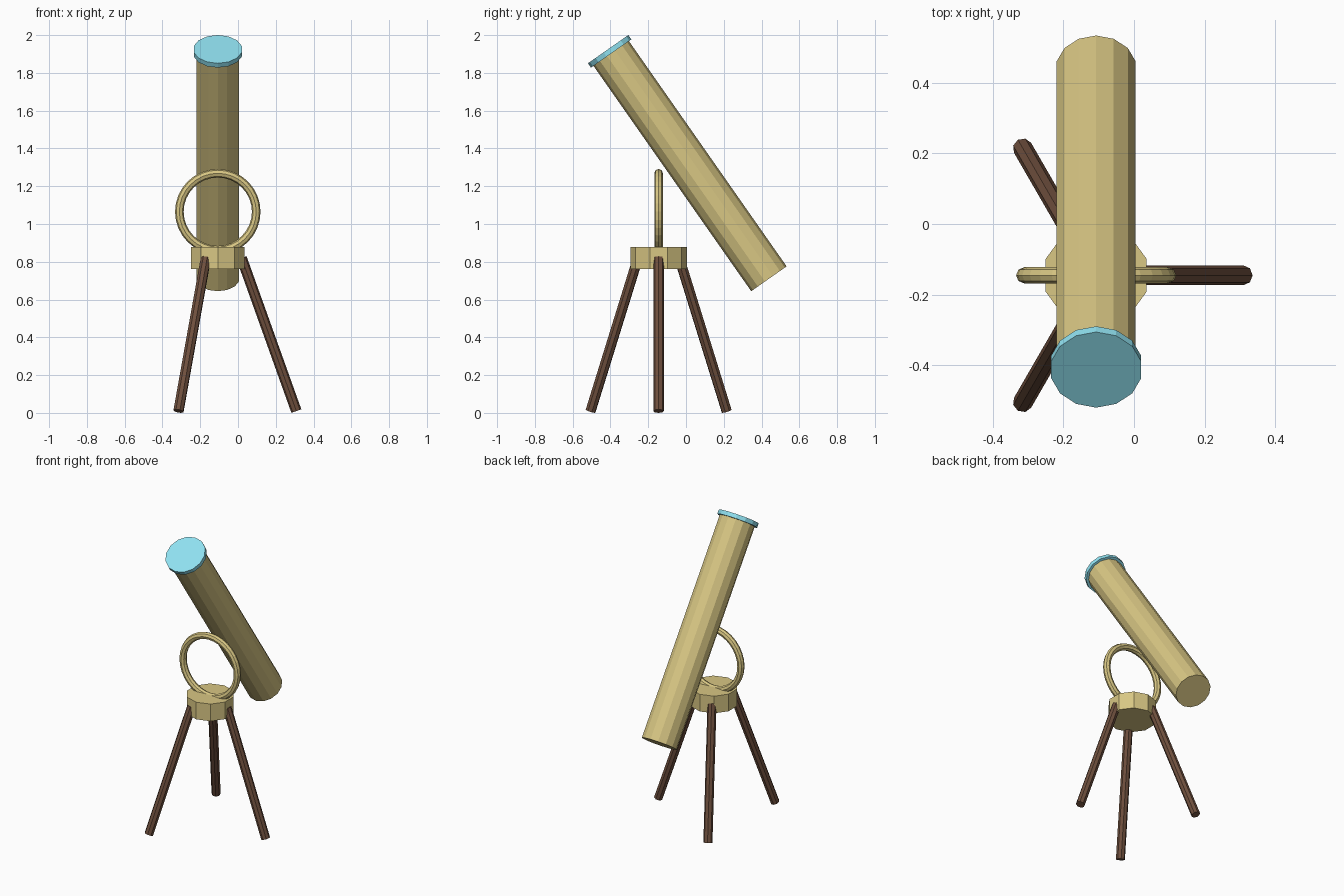
import bpy
from math import radians, sin, cos, atan2, hypot, pi
from mathutils import Vector

if "Cube" in bpy.data.objects:
    bpy.data.objects.remove(bpy.data.objects["Cube"])

CX, CY = -0.107, -0.145   # tripod axis


def material(name, rgb):
    m = bpy.data.materials.new(name)
    m.diffuse_color = (*rgb, 1)
    m.use_nodes = True
    m.node_tree.nodes["Principled BSDF"].inputs["Base Color"].default_value = m.diffuse_color
    return m


BRASS = material("brass", (0.69, 0.57, 0.23))
WOOD = material("dark_wood", (0.16, 0.08, 0.048))
GLASS = material("lens_glass", (0.28, 0.76, 0.88))


def finish(name, mat):
    ob = bpy.context.object
    ob.name = name
    ob.data.materials.append(mat)
    return ob


def cylinder(name, mat, sides, radius, depth, center, rot=(0, 0, 0)):
    bpy.ops.mesh.primitive_cylinder_add(vertices=sides, radius=radius, depth=depth,
                                        location=center, rotation=rot)
    return finish(name, mat)


# tripod hub
cylinder("tripod_hub", BRASS, 10, 0.15, 0.116, (CX, CY, 0.821))

# three splayed legs
foot_r, foot_z, top_r, top_z = 0.416, 0.0095, 0.126, 0.82
lean = atan2(foot_r - top_r, top_z - foot_z)
length = hypot(foot_r - top_r, top_z - foot_z)
for i in range(3):
    a = i * 2 * pi / 3
    mid = (foot_r + top_r) / 2
    cylinder(f"leg_{i + 1}", WOOD, 8, 0.028, length,
             (CX + mid * cos(a), CY + mid * sin(a), (foot_z + top_z) / 2),
             (0, -lean, a))

# upright mounting ring
bpy.ops.mesh.primitive_torus_add(major_segments=32, minor_segments=8,
                                 major_radius=0.2035, minor_radius=0.0228,
                                 location=(CX, CY, 1.065), rotation=(pi / 2, 0, 0))
finish("mounting_ring", BRASS)

# tilted tube with the lens disc on its upper end
tilt = radians(35)
axis = Vector((0, -sin(tilt), cos(tilt)))
base = Vector((CX, 0.439, 0.71))
tube_len, lens_len = 1.456, 0.028
cylinder("telescope_tube", BRASS, 14, 0.1145, tube_len,
         base + axis * tube_len / 2, (tilt, 0, 0))
cylinder("front_lens", GLASS, 14, 0.1305, lens_len,
         base + axis * (tube_len + lens_len / 2), (tilt, 0, 0))
